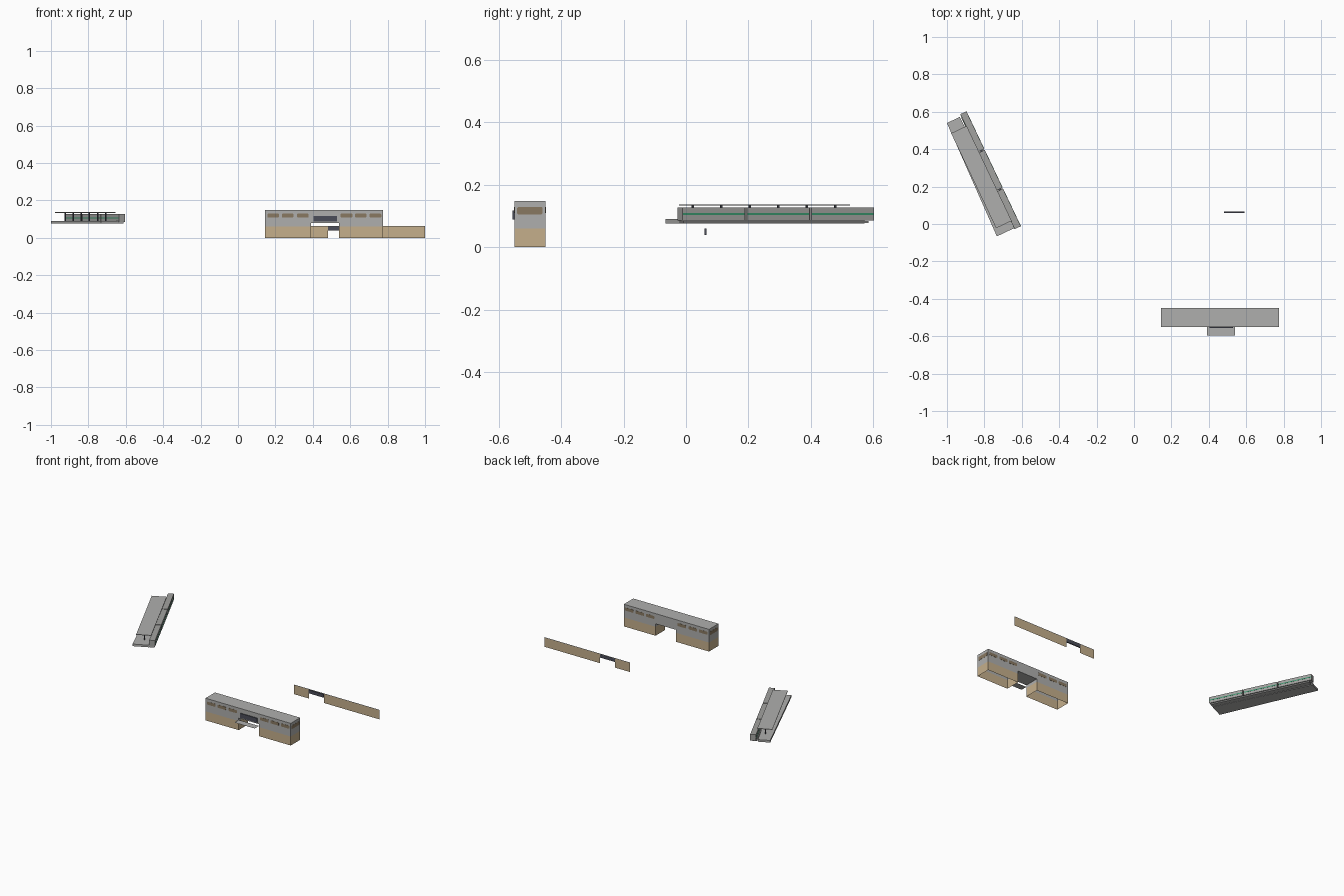
import bpy, bmesh, math
from mathutils import Matrix

if "Cube" in bpy.data.objects:
    bpy.data.objects.remove(bpy.data.objects["Cube"])


def mat(name, r, g, b):
    m = bpy.data.materials.new(name)
    m.diffuse_color = (r, g, b, 1)
    m.use_nodes = True
    m.node_tree.nodes["Principled BSDF"].inputs["Base Color"].default_value = m.diffuse_color
    return m


GREY = mat("light_grey", .43, .43, .42)
TAN = mat("tan_stone", .56, .43, .26)
BROWN = mat("window_brown", .25, .19, .12)
DARK = mat("dark_slate", .07, .075, .10)
GREEN = mat("stripe_green", .04, .30, .15)
TRAIN = mat("train_grey", .36, .36, .35)

# Local frame of the angled railway: y runs along the track, x across it
RAIL = Matrix.Translation((-.605, -.012, 0)) @ Matrix.Rotation(math.radians(25.35), 4, 'Z')


def finish(bm, name, mats, world=None):
    me = bpy.data.meshes.new(name)
    bm.to_mesh(me)
    bm.free()
    for m in mats:
        me.materials.append(m)
    ob = bpy.data.objects.new(name, me)
    bpy.context.collection.objects.link(ob)
    if world:
        ob.matrix_world = world
    return ob


def prism(name, pts, vec, m, place, world=None):
    """Extrude a polygon; place maps (a, b) to a 3D point."""
    bm = bmesh.new()
    f = bm.faces.new([bm.verts.new(place(a, b)) for a, b in pts])
    if vec:
        r = bmesh.ops.extrude_face_region(bm, geom=[f])
        vs = [v for v in r["geom"] if isinstance(v, bmesh.types.BMVert)]
        bmesh.ops.translate(bm, verts=vs, vec=vec)
    bmesh.ops.recalc_face_normals(bm, faces=bm.faces)
    return finish(bm, name, [m], world)


def box(name, x0, x1, y0, y1, z0, z1, m, world=None):
    pts = [(x0, y0), (x1, y0), (x1, y1), (x0, y1)]
    return prism(name, pts, (0, 0, z1 - z0) if z1 > z0 else None, m,
                 lambda a, b: (a, b, z0), world)


def panel(name, x0, x1, z0, z1, y, m):
    pts = [(x0, z0), (x1, z0), (x1, z1), (x0, z1)]
    return prism(name, pts, None, m, lambda a, b: (a, y, b))


# Station building: notched outline, open underneath, tan below and grey above
X0, X1, Y0, Y1, H = .145, .775, -.55, -.45, .148
P0, P1, PH, BAND = .39, .54, .08, .06
bm = bmesh.new()
outline = [(X0, 0), (P0, 0), (P0, PH), (P1, PH), (P1, 0), (X1, 0), (X1, H), (X0, H)]
f = bm.faces.new([bm.verts.new((x, Y0, z)) for x, z in outline])
r = bmesh.ops.extrude_face_region(bm, geom=[f])
bmesh.ops.translate(bm, vec=(0, Y1 - Y0, 0),
                    verts=[v for v in r["geom"] if isinstance(v, bmesh.types.BMVert)])
bmesh.ops.recalc_face_normals(bm, faces=bm.faces)
bmesh.ops.delete(bm, context='FACES',
                 geom=[f for f in bm.faces if f.calc_center_median().z < .001])
# Split into simple blocks around the passage, then at the colour band
for co, no in (((P0, 0, 0), (1, 0, 0)), ((P1, 0, 0), (1, 0, 0)), ((0, 0, BAND), (0, 0, 1))):
    bmesh.ops.bisect_plane(bm, geom=bm.verts[:] + bm.edges[:] + bm.faces[:],
                           plane_co=co, plane_no=no)
for f in bm.faces:
    f.material_index = 1 if f.calc_center_median().z < BAND else 0
finish(bm, "station_building", [GREY, TAN])

# Long rounded windows as thin plates on all four walls


def lozenge(w, h):
    c = h * .3
    return [(-w + c, -h), (w - c, -h), (w, -h + c), (w, h - c),
            (w - c, h), (-w + c, h), (-w, h - c), (-w, -h + c)]


for i, cx in enumerate((.188, .265, .347, .58, .656, .735)):
    for side, y in (("front", Y0 - .001), ("back", Y1 - .001)):
        prism(f"{side}_window_{i + 1}", lozenge(.031, .010), (0, .002, 0), BROWN,
              lambda a, b: (cx + a, y, .119 + b))
for side, x in (("left", X0 - .001), ("right", X1 - .001)):
    prism(f"{side}_window", lozenge(.041, .012), (.002, 0, 0), BROWN,
          lambda a, b: (x, -.5 + a, .117 + b))

# Entrance board and thin canopy over the passage
box("entrance_board", .405, .53, -.555, -.549, .088, .118, DARK)
box("entrance_canopy", P0, P1, -.595, -.55, .068, .068, GREY)

# Free-standing far wall with a gateway and its board
panel("gate_wall_left", .37, .48, 0, .060, .065, TAN)
panel("gate_wall_right", .59, 1.0, 0, .060, .065, TAN)
panel("gate_wall_coping", .37, 1.0, .060, .064, .065, GREY)
box("gate_board", .48, .59, .059, .066, .038, .060, DARK)

# Elevated platform (slightly tapered) and track bed
prism("platform", [(-.139, .006), (-.036, .006), (-.045, .668), (-.121, .668)],
      (0, 0, .014), GREY, lambda a, b: (a, b, .076), RAIL)
box("track_bed", -.04, -.004, .006, .662, .077, .084, GREY, RAIL)

# Platform roof on a row of posts
box("platform_roof", -.124, -.032, .047, .609, .134, .137, GREY, RAIL)
for i in range(6):
    y = .075 + i * .101
    box(f"roof_post_{i + 1}", -.081, -.075, y - .003, y + .003, .09, .134, DARK, RAIL)

# Three train cars with a green stripe, plus couplers
for i in range(3):
    y = i * .2287
    box(f"train_car_{i + 1}", -.036, 0, y, y + .2226, .086, .127, TRAIN, RAIL)
    for side, x in (("left", -.0368), ("right", -.0002)):
        box(f"{side}_stripe_{i + 1}", x, x + .001, y + .002, y + .2206,
            .103, .109, GREEN, RAIL)
    if i:
        box(f"coupler_{i}", -.024, -.012, y - .0065, y, .09, .105, DARK, RAIL)
